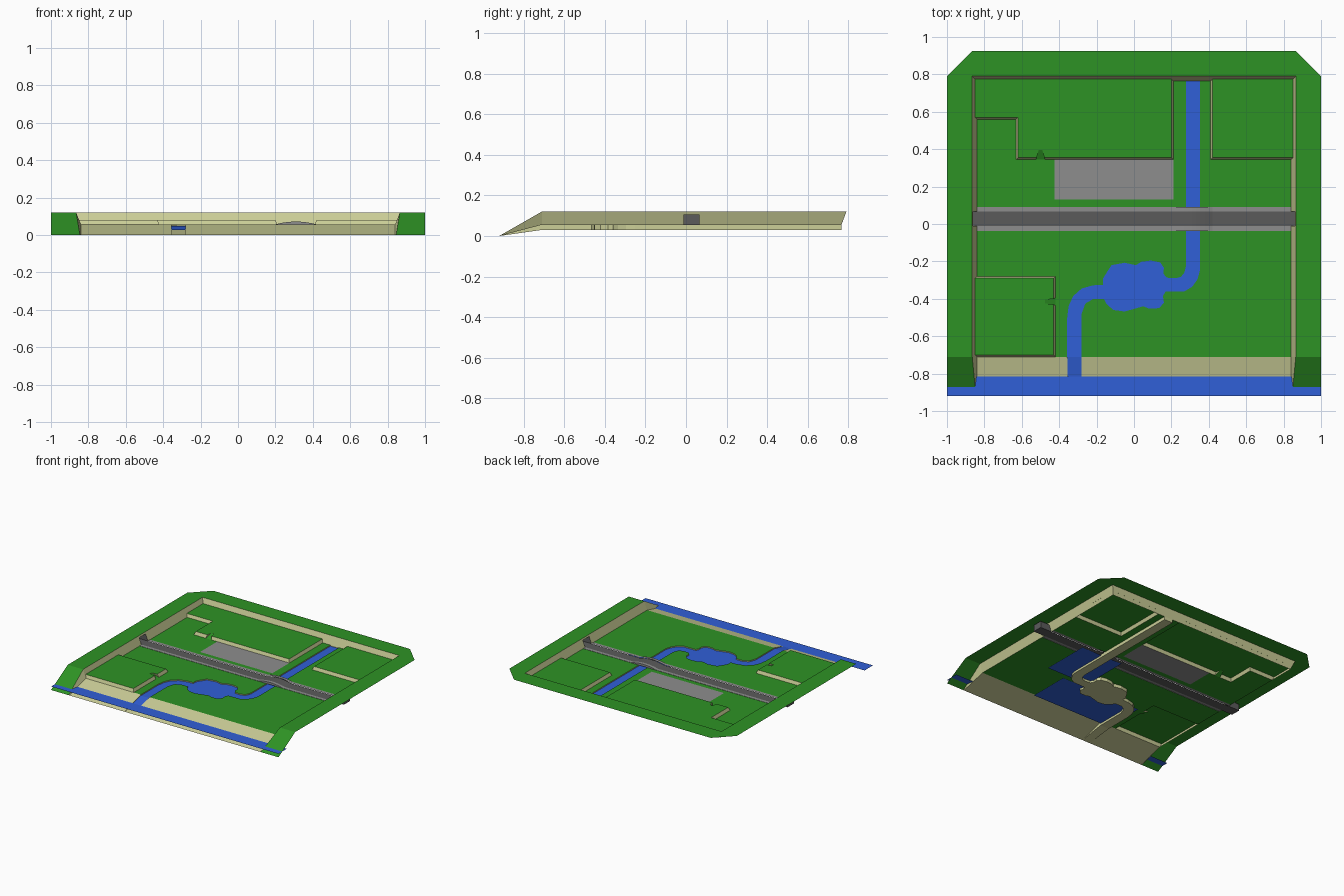
import bpy, bmesh, math

if "Cube" in bpy.data.objects:
    bpy.data.objects.remove(bpy.data.objects["Cube"])


def material(name, rgb):
    m = bpy.data.materials.new(name)
    m.diffuse_color = (*rgb, 1)
    m.use_nodes = True
    m.node_tree.nodes["Principled BSDF"].inputs["Base Color"].default_value = m.diffuse_color
    return m


GREEN = material("grass green", (0.027, 0.29, 0.018))
TAN = material("sandy tan", (0.60, 0.62, 0.31))
BLUE = material("water blue", (0.03, 0.115, 0.68))
DARK = material("asphalt gray", (0.105, 0.105, 0.105))
LIGHT = material("paving gray", (0.27, 0.27, 0.27))
G, BED, TERR, RIM, WATER, SEA = 0.055, 0.03, 0.08, 0.12, 0.047, 0.0275


def sheet(name, mat, faces):
    """Open surface from polygons; sloping or flat faces are turned upward."""
    bm = bmesh.new()
    for f in faces:
        face = bm.faces.new([bm.verts.new(p) for p in f])
        face.normal_update()
        if face.normal.z < -0.001:
            face.normal_flip()
    bmesh.ops.remove_doubles(bm, verts=bm.verts, dist=0.0001)
    me = bpy.data.meshes.new(name)
    bm.to_mesh(me)
    bm.free()
    me.materials.append(mat)
    ob = bpy.data.objects.new(name, me)
    bpy.context.collection.objects.link(ob)
    return ob


def flat(pts, z):
    return [(x, y, z) for x, y in pts]


def rect(x0, x1, y0, y1, z):
    return flat([(x0, y0), (x1, y0), (x1, y1), (x0, y1)], z)


def strip(a, b):
    """Quads between two matching point rows."""
    return [[a[i], a[i + 1], b[i + 1], b[i]] for i in range(len(a) - 1)]


# River banks, north to south
west = [(.277, -.23), (.268, -.262), (.25, -.283), (.22, -.29), (.175, -.287), (.157, -.265),
        (.16, -.235), (.14, -.205), (.09, -.195), (.04, -.202), (.01, -.22), (-.05, -.207),
        (-.12, -.22), (-.14, -.25), (-.165, -.29), (-.165, -.325), (-.22, -.328), (-.28, -.345),
        (-.325, -.385), (-.35, -.44), (-.357, -.5), (-.357, -.71)]
east = [(.352, -.25), (.34, -.295), (.312, -.335), (.27, -.36), (.168, -.362), (.155, -.385),
        (.16, -.42), (.135, -.45), (.08, -.452), (.05, -.44), (-.05, -.468), (-.11, -.46),
        (-.145, -.43), (-.16, -.402), (-.22, -.402), (-.26, -.425), (-.28, -.48), (-.28, -.71)]
YN, YS, YE = .765, -.71, -.92      # back cliff foot, beach top, sea edge
R0, R1 = -.012, .067               # road sides
P0, P1 = -.037, .092               # outer pavement sides

# Terrace edges: top row and foot row
nw_top = [(-.85, .57), (-.62, .57), (-.62, .355), (-.52, .355), (-.51, .395), (-.49, .395),
          (-.48, .355), (.2, .355), (.2, .775)]
nw_foot = [(-.84, .56), (-.63, .56), (-.63, .345), (-.525, .345), (-.515, .395), (-.485, .395),
           (-.475, .345), (.21, .345), (.21, YN)]
ne_top = [(.42, .775), (.42, .355), (.85, .355)]
ne_foot = [(.41, YN), (.41, .345), (.84, .345)]
sw_top = [(-.85, -.7), (-.43, -.7), (-.43, -.43), (-.475, -.425), (-.475, -.405), (-.43, -.4),
          (-.43, -.29), (-.85, -.29)]
sw_foot = [(-.84, -.71), (-.42, -.71), (-.42, -.435), (-.475, -.428), (-.475, -.402), (-.42, -.395),
           (-.42, -.28), (-.84, -.28)]

# Grass ground, cut around river, road, plaza and terraces
sheet("ground", GREEN, [
    flat([(-.84, P1), (.277, P1), (.277, YN), (.21, YN), (.21, .13), (-.425, .13),
          (-.425, .345), (-.475, .345), (-.525, .345), (-.63, .345), (-.63, .56), (-.84, .56)], G),
    flat([(.352, P1), (.84, P1), (.84, .345), (.41, .345), (.41, YN), (.352, YN)], G),
    flat([(-.84, P0), (.277, P0)] + west + [(-.42, -.71), (-.42, -.435), (-.42, -.395),
                                            (-.42, -.28), (-.84, -.28)], G),
    flat([(.352, P0), (.84, P0), (.84, YS)] + east[::-1], G)])

# Raised terraces, their walls and small ramps
terraces = (("north_west", nw_top, nw_foot, [(-.85, .775)], (3, 4, 5, 6)),
            ("north_east", ne_top, ne_foot, [(.85, .775)], ()),
            ("south_west", sw_top, sw_foot, [], (2, 3, 4, 5)))
for name, top, foot, extra, notch in terraces:
    sheet(name + "_terrace", GREEN, [flat(top + extra, TERR)])
    low = [(x, y, TERR - .001 if i in notch[1:3] else G) for i, (x, y) in enumerate(foot)]
    sheet(name + "_terrace_wall", TAN, strip(flat(top, TERR), low))
    if notch:
        sheet(name + "_ramp", GREEN, [[low[i] for i in notch]])

# Plaza
sheet("plaza", LIGHT, [rect(-.425, .21, .13, .345, G)])

# Riverbed: trough walls, floor and sloping mouth
wb = [(.277, YN)] + west + [(-.353, YE)]
eb = [(.352, YN)] + east + [(-.283, YE)]


def level(h, y):
    return h if y >= YS else h * (y - YE) / (YS - YE)


walls = []
for row in (wb, eb[::-1]):
    walls += [[p for i, p in enumerate(q) if p not in q[:i]] for q in strip(
        [(x, y, level(G, y)) for x, y in row], [(x, y, level(BED, y)) for x, y in row])]
walls.append([(.277, YN, G), (.277, YN, BED), (.352, YN, BED), (.352, YN, G)])
sheet("river_walls", TAN, walls)
sheet("river_bed", TAN, [flat(wb[:-1] + eb[-2::-1], BED),
                         [(-.357, YS, BED), (-.353, YE, 0), (-.283, YE, 0), (-.28, YS, BED)]])

# River water, with the wide hidden sheets under the grass
sheet("river_water", BLUE, [
    flat(wb[:-1] + eb[-2::-1], WATER),
    [(-.357, YS, WATER), (-.354, -.82, .0265), (-.282, -.82, .0265), (-.28, YS, WATER)]])
sheet("hidden_water", BLUE, [rect(-.357, .352, YS, -.38, WATER - .0005),
                             rect(.16, .53, -.34, .05, WATER - .0005)])

# Beach and sea
sheet("beach", TAN, [
    [(-.84, YS, G), (-.84, YE, 0), (-.353, YE, 0), (-.357, YS, G)],
    [(-.28, YS, G), (-.283, YE, 0), (.84, YE, 0), (.84, YS, G)]])
sheet("sea", BLUE, [rect(-1, 1, YE, -.815, SEA)])

# High rim: flat top and front slopes
rim = [[(-.865, .79, RIM), (.865, .79, RIM), (.865, .925, RIM), (-.865, .925, RIM)]]
cliffs = [[(-.865, .79, RIM), (.865, .79, RIM), (.84, YN, G), (-.84, YN, G)]]
TZ = .107                                     # tunnel ceiling
tx = .84 + .025 * (TZ - G) / (RIM - G)        # cliff position at the ceiling
tunnels = []
for s in (-1, 1):
    rim.append([(s, YS, RIM), (s * .865, YS, RIM), (s * .865, .79, RIM),
                (s * .865, .925, RIM), (s, .79, RIM)])
    rim.append([(s, YS, RIM), (s * .865, YS, RIM), (s * .845, YE, 0), (s, YE, 0)])
    # Side cliffs with a gap for the tunnel mouth
    for y0, t0, y1, t1 in ((YS, YS, R0, R0), (R1, R1, YN, .79)):
        cliffs.append([(s * .84, y0, G), (s * .84, y1, G), (s * .865, t1, RIM), (s * .865, t0, RIM)])
    cliffs.append([(s * tx, R0, TZ), (s * tx, R1, TZ), (s * .865, R1, RIM), (s * .865, R0, RIM)])
    cliffs.append([(s * .84, YS, G), (s * .865, YS, RIM), (s * .845, YE, 0), (s * .84, YE, 0)])
    # Tunnel stub: floor, roof, sides, end
    a, b = s * .84, s * .94
    tunnels += [[(a, R0, G), (b, R0, G), (b, R1, G), (a, R1, G)],
                [(s * tx, R0, TZ), (b, R0, TZ), (b, R1, TZ), (s * tx, R1, TZ)],
                [(b, R0, G), (b, R1, G), (b, R1, TZ), (b, R0, TZ)]]
    tunnels += [[(a, y, G), (b, y, G), (b, y, TZ), (s * tx, y, TZ)] for y in (R0, R1)]
sheet("rim", GREEN, rim)
sheet("cliffs", TAN, cliffs)
sheet("road_tunnels", DARK, tunnels)

# Road and pavements, rising over the river as a humped bridge
xs = [-.84] + [.2 + .22 * i / 10 for i in range(11)] + [.84]


def line(y, lift=0.0):
    return [(x, y, G + lift + .015 * max(0, 1 - ((x - .31) / .11) ** 2)) for x in xs]


sheet("road", DARK, strip(line(R0), line(R1)))
for name, y0, y1 in (("south", P0, R0), ("north", R1, P1)):
    sheet(name + "_pavement", LIGHT, strip(line(y0, .002), line(y1, .002)))
    y = y0 if name == "south" else y1
    sheet(name + "_bridge_side", LIGHT, strip([(x, y, G) for x in xs], line(y, .002)))
